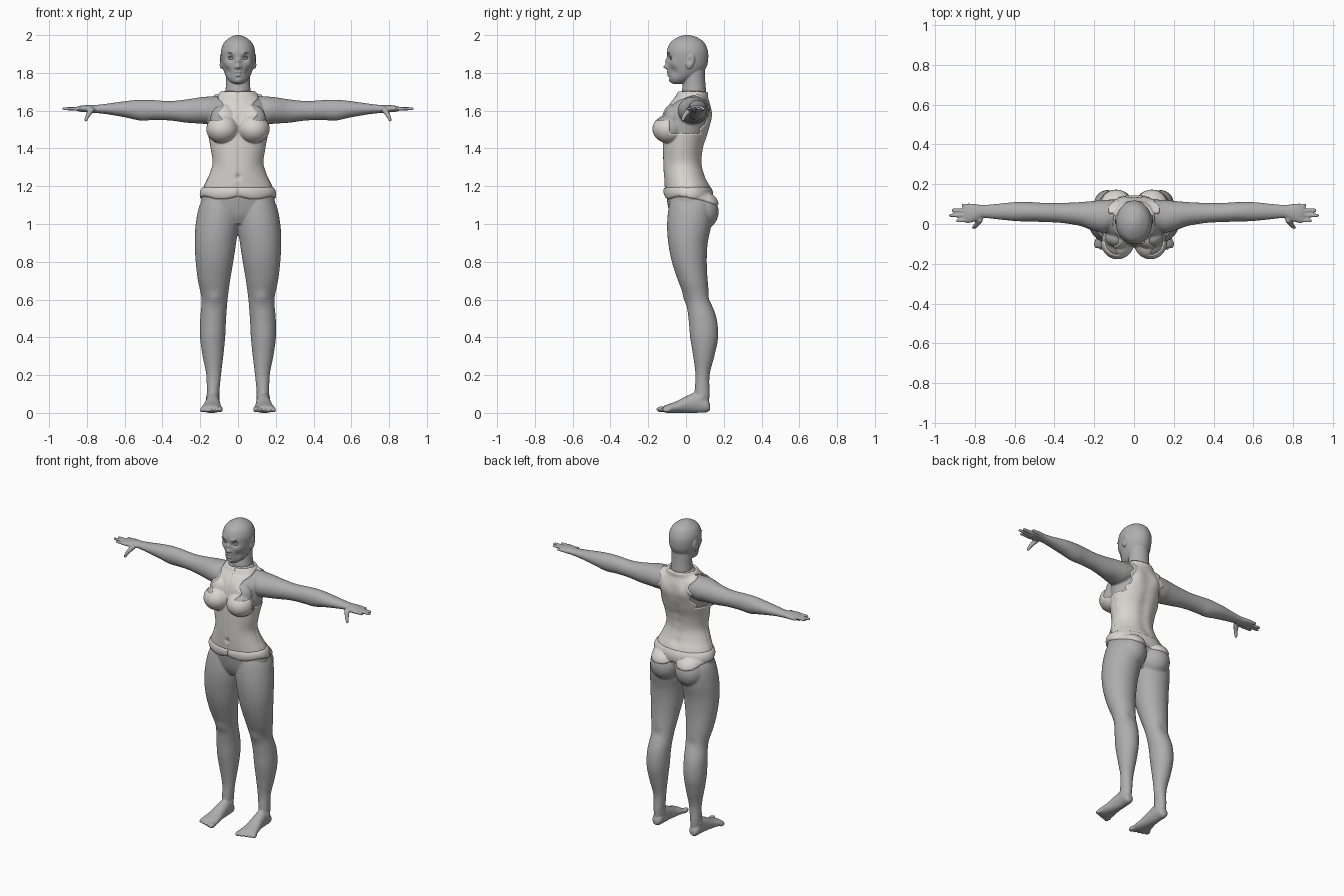
import bpy, bmesh, math
from mathutils import Matrix, Vector

cube = bpy.data.objects.get("Cube")
if cube:
    bpy.data.objects.remove(cube, do_unlink=True)


def material(name, rgb):
    m = bpy.data.materials.new(name)
    m.use_nodes = True
    m.diffuse_color = (*rgb, 1)
    m.node_tree.nodes["Principled BSDF"].inputs["Base Color"].default_value = (*rgb, 1)
    return m


skin = material("grey skin", (.42, .42, .42))
cloth = material("pale cloth", (.68, .665, .625))


def spline(secs, steps=5):
    """Smooth interpolation through a list of equal-length tuples."""
    out = []
    last = len(secs) - 1
    for i in range(last):
        quad = secs[max(i - 1, 0)], secs[i], secs[i + 1], secs[min(i + 2, last)]
        for k in range(steps):
            t = k / steps
            out.append([b + .5 * t * (c - a + t * (2*a - 5*b + 4*c - d + t * (3*(b - c) + d - a)))
                        for a, b, c, d in zip(*quad)])
    return out + [list(secs[-1])]


def loft(bm, axis, secs, sides=40):
    """Oval rings along an axis; each section is (position, a low, a high, b low, b high)."""
    place = {"x": lambda t, a, b: (t, a, b), "y": lambda t, a, b: (a, t, b),
             "z": lambda t, a, b: (a, b, t)}[axis]
    rings = []
    for t, a0, a1, b0, b1 in spline(secs):
        ring = []
        for k in range(sides):
            w = math.tau * k / sides
            ring.append(bm.verts.new(place(t, (a0 + a1 + (a1 - a0) * math.cos(w)) / 2,
                                           (b0 + b1 + (b1 - b0) * math.sin(w)) / 2)))
        rings.append(ring)
    for r, s in zip(rings, rings[1:]):
        for k in range(sides):
            n = (k + 1) % sides
            bm.faces.new((r[k], r[n], s[n], s[k]))
    bm.faces.new(rings[0])
    bm.faces.new(rings[-1])


def centred(secs):
    return [(z, -w, w, front, back) for z, w, front, back in secs]


def ball(bm, loc, radii, turn=0, axis="Z"):
    m = Matrix.Translation(loc) @ Matrix.Rotation(turn, 4, axis) @ Matrix.Diagonal((*radii, 1))
    bmesh.ops.create_uvsphere(bm, u_segments=28, v_segments=18, radius=1, matrix=m)


def rod(bm, p, q, r0, r1):
    p, q = Vector(p), Vector(q)
    m = Matrix.Translation((p + q) / 2) @ (q - p).to_track_quat("Z", "Y").to_matrix().to_4x4()
    bmesh.ops.create_cone(bm, cap_ends=True, segments=20, radius1=r0, radius2=r1,
                          depth=(q - p).length, matrix=m)
    ball(bm, p, (r0,) * 3)
    ball(bm, q, (r1,) * 3)


def mirror(bm):
    new = bmesh.ops.duplicate(bm, geom=bm.verts[:] + bm.edges[:] + bm.faces[:])["geom"]
    for v in new:
        if isinstance(v, bmesh.types.BMVert):
            v.co.x *= -1


def add_object(name, bm, mat):
    me = bpy.data.meshes.new(name)
    bm.to_mesh(me)
    bm.free()
    me.materials.append(mat)
    me.shade_smooth()
    ob = bpy.data.objects.new(name, me)
    bpy.context.collection.objects.link(ob)
    return ob


def fuse(name, bm, voxel, strokes):
    """Blend overlapping parts into one skin, then push it with soft mirrored strokes."""
    bmesh.ops.recalc_face_normals(bm, faces=bm.faces[:])
    ob = add_object(name, bm, skin)
    mod = ob.modifiers.new("blend", "REMESH")
    mod.mode = "VOXEL"
    mod.voxel_size = voxel
    soft = ob.modifiers.new("soften", "SMOOTH")
    soft.factor, soft.iterations = .5, 4
    dg = bpy.context.evaluated_depsgraph_get()
    me = bpy.data.meshes.new_from_object(ob.evaluated_get(dg))
    ob.modifiers.clear()
    ob.data = me
    for x, y, z, r, push in strokes:
        for side in ((1, -1) if x else (1,)):
            centre, move = Vector((x * side, y, z)), Vector((push[0] * side, push[1], push[2]))
            for v in me.vertices:
                if abs(v.co.z - z) < 2.5 * r:
                    d = (v.co - centre).length / r
                    if d < 2.5:
                        v.co += move * math.exp(-d * d)
    me.materials.clear()
    me.materials.append(skin)
    me.shade_smooth()
    return ob


def shell(name, source, rule, lift):
    """Garment lifted from the part of the skin picked by a rule, hem tucked under."""
    bm = bmesh.new()
    bm.from_mesh(source.data)
    bmesh.ops.delete(bm, geom=[f for f in bm.faces if not rule(f.calc_center_median())],
                     context="FACES")
    bm.normal_update()
    hem = [v for v in bm.verts if v.is_boundary]
    for _ in range(5):
        goal = {}
        for v in hem:
            near = [e.other_vert(v).co for e in v.link_edges if e.is_boundary]
            goal[v] = v.co * .5 + sum(near, Vector()) * (.5 / len(near))
        for v, co in goal.items():
            v.co = co
    edge = set(hem)
    for v in bm.verts:
        v.co += v.normal * (-.003 if v in edge else lift(v.co))
    return add_object(name, bm, cloth)


# Limbs, bust and seat, one side
bm = bmesh.new()
loft(bm, "z", [(.04, .105, .16, .05, .12), (.1, .1, .165, .045, .125), (.2, .09, .168, .05, .125),
               (.3, .078, .187, .038, .15), (.4, .068, .201, .022, .17), (.5, .063, .2, .013, .162),
               (.6, .055, .193, -.003, .128), (.7, .042, .212, -.042, .115),
               (.8, .025, .224, -.075, .11), (.9, .01, .229, -.094, .115),
               (1, -.004, .224, -.1, .135), (1.1, 0, .203, -.09, .14), (1.17, .03, .16, -.07, .1)])
loft(bm, "x", [(.05, .02, .11, 1.56, 1.685), (.14, -.04, .12, 1.53, 1.676),
               (.2, -.035, .116, 1.532, 1.671), (.27, -.01, .11, 1.536, 1.66),
               (.36, .005, .106, 1.548, 1.651), (.45, .01, .106, 1.55, 1.656),
               (.52, .012, .11, 1.548, 1.658), (.6, .015, .11, 1.565, 1.65),
               (.7, .025, .1, 1.582, 1.636), (.76, .03, .096, 1.588, 1.63),
               (.8, .012, .101, 1.591, 1.63), (.84, .004, .104, 1.595, 1.625),
               (.855, .015, .095, 1.602, 1.62)])
ball(bm, (.083, -.088, 1.503), (.08, .085, .072))
ball(bm, (.078, -.07, 1.56), (.068, .05, .07))
ball(bm, (.09, .076, 1.065), (.095, .097, .1))

# Fingers and thumb
for y, tip in ((.016, .895), (.043, .93), (.069, .918), (.094, .868)):
    rod(bm, (.82, y * .85 + .008, 1.61), (tip - .008, y, 1.61), .0115, .0088)
rod(bm, (.775, .02, 1.605), (.795, -.008, 1.575), .016, .012)
rod(bm, (.795, -.008, 1.575), (.806, -.018, 1.55), .012, .009)

# Feet and toes
loft(bm, "y", [(.128, .12, .15, .015, .045), (.11, .103, .165, .003, .075), (.06, .098, .168, 0, .11),
               (0, .094, .176, 0, .088), (-.05, .089, .187, 0, .062), (-.1, .083, .198, 0, .044),
               (-.12, .09, .19, .006, .034)])
for k in range(5):
    size = .016 if k == 0 else .0115
    ball(bm, (.096 + .0235 * k, -.127 + .0065 * k, size + .003), (size, .031 - .002 * k, size))
mirror(bm)

# Torso
loft(bm, "z", centred([(1, .1, -.06, .08), (1.05, .175, -.085, .11), (1.12, .195, -.1, .13),
                       (1.19, .18, -.107, .125), (1.25, .152, -.112, .1), (1.32, .13, -.113, .083),
                       (1.4, .14, -.117, .09), (1.48, .154, -.115, .115), (1.55, .161, -.11, .13),
                       (1.61, .158, -.095, .13), (1.65, .135, -.07, .118), (1.68, .098, -.042, .108),
                       (1.705, .07, -.02, .1)]), 56)
groove = [(0, .1, 1.24 + .06 * k, .035, (0, -.008, 0)) for k in range(7)]
body = fuse("body", bm, .0055, groove + [
    (0, -.113, 1.25, .014, (0, .009, 0)), (.075, .13, 1.58, .045, (0, .01, 0)),
    (.125, 0, .61, .035, (0, -.008, 0)), (.06, -.11, 1.32, .05, (0, -.004, 0)),
    (.125, .13, .61, .03, (0, -.006, 0)), (.168, .08, .08, .014, (.006, 0, 0)),
    (.097, .08, .085, .014, (-.006, 0, 0))])


# Sleeveless bodice with notched armholes and grooved seams
def bodice_area(p):
    x = abs(p.x)
    if not 1.185 < p.z < 1.697 or x > .2:
        return False
    if p.z < 1.48 or (p.y < -.085 and p.z < 1.55) or (p.y > .09 and p.z < 1.51):
        return True
    return x < (.115 if p.y > .05 else .093) + .014 * math.sin(75 * (p.z - 1.48))


def bodice_lift(p):
    front_seam = abs(p.x) < .003 and p.y < 0
    side_seam = abs(p.y + .01) < .0035 and abs(p.x) > .1
    if front_seam or side_seam:
        return .001
    return .005 + .007 * max(0, min(1, (p.z - 1.665) / .02))


shell("bodice", body, bodice_area, bodice_lift)


# Padded hip band with a scalloped lower edge
def band_height(p):
    low = 1.145 - .015 * abs(math.sin(18 * p.x)) - .035 * max(0, min(1, p.y / .15))
    return (p.z - low) / (1.197 - low)


def band_lift(p):
    t = max(0, min(1, band_height(p)))
    if abs(p.x) < .003 and p.y < 0:
        return .003
    return .002 + .012 * math.sqrt(math.sin(math.pi * t))


shell("hip_band", body, lambda p: 0 < band_height(p) < 1 and abs(p.x) < .3, band_lift)

# Head, neck and ears
bm = bmesh.new()
ball(bm, (.088, .022, 1.862), (.011, .023, .042), -.25, "X")
mirror(bm)
loft(bm, "z", centred([(1.742, .02, -.066, -.02), (1.75, .038, -.08, 0), (1.77, .057, -.089, .045),
                       (1.8, .072, -.093, .088), (1.84, .084, -.097, .112), (1.88, .09, -.101, .118),
                       (1.92, .09, -.1, .115), (1.96, .074, -.083, .097), (1.985, .046, -.05, .065),
                       (1.997, .021, -.02, .032), (2.001, .004, 0, .012)]), 56)
loft(bm, "z", centred([(1.64, .07, -.02, .1), (1.7, .067, -.022, .106), (1.74, .064, -.016, .103),
                       (1.79, .063, -.01, .1), (1.83, .06, -.01, .1)]))
fuse("head", bm, .004, [
    (.036, -.092, 1.877, .018, (0, .013, 0)), (.034, -.096, 1.903, .016, (0, -.005, 0)),
    (0, -.1, 1.862, .013, (0, -.011, 0)), (0, -.1, 1.834, .013, (0, -.025, -.003)),
    (.012, -.098, 1.829, .009, (0, -.008, 0)), (.009, -.093, 1.804, .01, (0, -.007, 0)),
    (.007, -.093, 1.787, .009, (0, -.007, 0)), (0, -.098, 1.796, .006, (0, .004, 0)),
    (.014, -.096, 1.796, .006, (0, .004, 0)), (0, -.092, 1.774, .01, (0, .005, 0)),
    (0, -.085, 1.757, .015, (0, -.005, 0)), (.06, -.065, 1.848, .024, (.004, -.004, 0)),
    (.055, -.065, 1.808, .024, (-.006, .003, 0)), (.1, .018, 1.865, .014, (-.007, 0, 0))])

# Eyes, upper lids and brows
for name, y, z, size, tilt in (("eyes", -.075, 1.876, (.015, .011, .007), -.1),
                               ("eyelids", -.076, 1.883, (.018, .012, .003), -.12),
                               ("eyebrows", -.092, 1.904, (.02, .007, .0025), -.15)):
    bm = bmesh.new()
    ball(bm, (.036, y, z), size, tilt, "Y")
    mirror(bm)
    bmesh.ops.recalc_face_normals(bm, faces=bm.faces[:])
    add_object(name, bm, skin)
